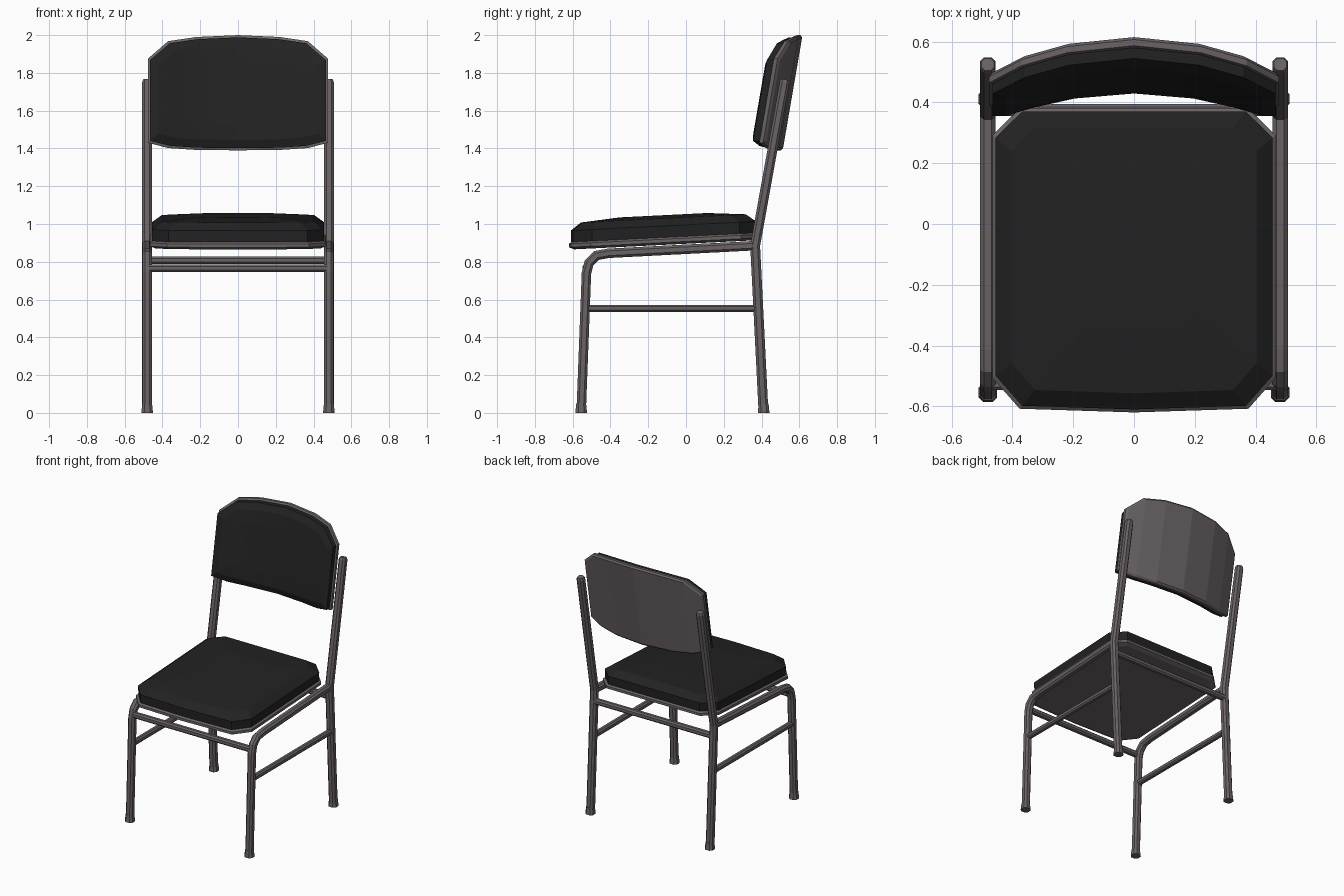
import bpy
import bmesh
from mathutils import Vector

if "Cube" in bpy.data.objects:
    bpy.data.objects.remove(bpy.data.objects["Cube"], do_unlink=True)


def material(name, colour):
    mat = bpy.data.materials.new(name)
    mat.use_nodes = True
    mat.diffuse_color = (*colour, 1)
    mat.node_tree.nodes["Principled BSDF"].inputs["Base Color"].default_value = (*colour, 1)
    return mat


FRAME = material("warm grey metal", (0.145, 0.125, 0.13))
PAD = material("black upholstery", (0.016, 0.016, 0.016))


def finish(name, bm, mat):
    bmesh.ops.recalc_face_normals(bm, faces=bm.faces)
    mesh = bpy.data.meshes.new(name)
    bm.to_mesh(mesh)
    bm.free()
    mesh.materials.append(mat)
    obj = bpy.data.objects.new(name, mesh)
    bpy.context.collection.objects.link(obj)
    return obj


def bridge(bm, low, high):
    n = len(low)
    for i in range(n):
        j = (i + 1) % n
        bm.faces.new((low[i], low[j], high[j], high[i]))


def tube(name, path, side, half, end_half=None):
    """Sweep a chamfered square along a path; side is a fixed cross axis."""
    bm = bmesh.new()
    side = Vector(side)
    path = [Vector(p) for p in path]
    rings = []
    for i, p in enumerate(path):
        before = (p - path[i - 1]).normalized() if i else None
        after = (path[i + 1] - p).normalized() if i < len(path) - 1 else None
        tangent = ((before or after) + (after or before)).normalized()
        up = side.cross(tangent)
        stretch = 1 / tangent.dot(before or after)
        w = end_half if end_half and i == len(path) - 1 else half
        c = w * 0.5
        section = [(w, -c), (w, c), (c, w), (-c, w), (-w, c), (-w, -c), (-c, -w), (c, -w)]
        rings.append([bm.verts.new(p + side * a + up * b * stretch) for a, b in section])
    for low, high in zip(rings, rings[1:]):
        bridge(bm, low, high)
    bm.faces.new(rings[0])
    bm.faces.new(rings[-1])
    return finish(name, bm, FRAME)


def slab(name, columns, layers, place, mat):
    """Layered panel: half columns (u, low v, high v), layers of (inset, height)."""
    cols = [(-u, a, b) for u, a, b in reversed(columns) if u > 0] + columns
    reach = cols[-1][0]
    low_v, high_v = min(c[1] for c in cols), max(c[2] for c in cols)
    mid, half_v = (low_v + high_v) / 2, (high_v - low_v) / 2
    outline = [(u, a) for u, a, b in cols] + [(u, b) for u, a, b in reversed(cols)]
    bm = bmesh.new()
    rings = []
    for inset, height in layers:
        su, sv = 1 - inset / reach, 1 - inset / half_v
        rings.append([bm.verts.new(place(u * su, mid + (v - mid) * sv, height))
                      for u, v in outline])
    for low, high in zip(rings, rings[1:]):
        bridge(bm, low, high)
    # caps are strips between matching columns
    for ring in (rings[0], rings[-1]):
        n = len(ring)
        for i in range(n // 2 - 1):
            bm.faces.new((ring[i], ring[i + 1], ring[n - 2 - i], ring[n - 1 - i]))
    return finish(name, bm, mat)


def on_seat(u, v, h):
    return Vector((u, v, 0.905 + 0.05 * (v + 0.61) + h))


def on_back(u, v, h):
    # bowed in plan and leaning backwards
    return Vector((u, 0.512 + 0.172 * (v - 1.39) - 0.1 * (u / 0.475) ** 2 - h, v))


# Side frames: legs, rails, stretchers and feet
X = (1, 0, 0)
for s, label in ((1, "left"), (-1, "right")):
    x = 0.481 * s
    front = [(-0.554, 0.03), (-0.527, 0.74), (-0.513, 0.795), (-0.475, 0.833),
             (-0.41, 0.845), (0.36, 0.885)]
    back = [(0.409, 0.03), (0.366, 0.885), (0.522, 1.75), (0.525, 1.765)]
    tube(label + "_front_leg_and_rail", [(x, y, z) for y, z in front], X, 0.025)
    tube(label + "_back_post", [(x, y, z) for y, z in back], X, 0.026, 0.02)
    tube(label + "_stretcher", [(x, -0.52, 0.553), (x, 0.375, 0.553)], X, 0.019)
    for y, part in ((-0.555, "front"), (0.411, "back")):
        tube(label + "_" + part + "_foot", [(x, y, 0.05), (x, y, 0)], X, 0.026, 0.031)

# Cross bars
for part, y, z in (("front", -0.527, 0.766), ("back", 0.375, 0.808)):
    tube(part + "_cross_bar", [(-0.475, y, z), (0.475, y, z)], (0, 0, 1), 0.02)

# Seat
seat = [(0, -0.612, 0.372), (0.37, -0.6, 0.372), (0.458, -0.5, 0.285)]
slab("seat_pan", seat, [(0.02, -0.04), (-0.008, -0.028), (-0.008, -0.01), (0.005, 0)],
     on_seat, FRAME)
slab("seat_cushion", seat, [(0.004, -0.005), (0.002, 0.06), (0.055, 0.1), (0.26, 0.117)],
     on_seat, PAD)

# Backrest
rest = [(0, 1.39, 2.0), (0.22, 1.392, 1.99), (0.37, 1.402, 1.968), (0.477, 1.43, 1.875)]
slab("backrest_shell", rest, [(0.012, 0), (0, 0.01), (0, 0.03), (0.01, 0.035)],
     on_back, FRAME)
slab("backrest_cushion", rest, [(0.012, 0.03), (0.012, 0.07), (0.055, 0.092), (0.14, 0.098)],
     on_back, PAD)
